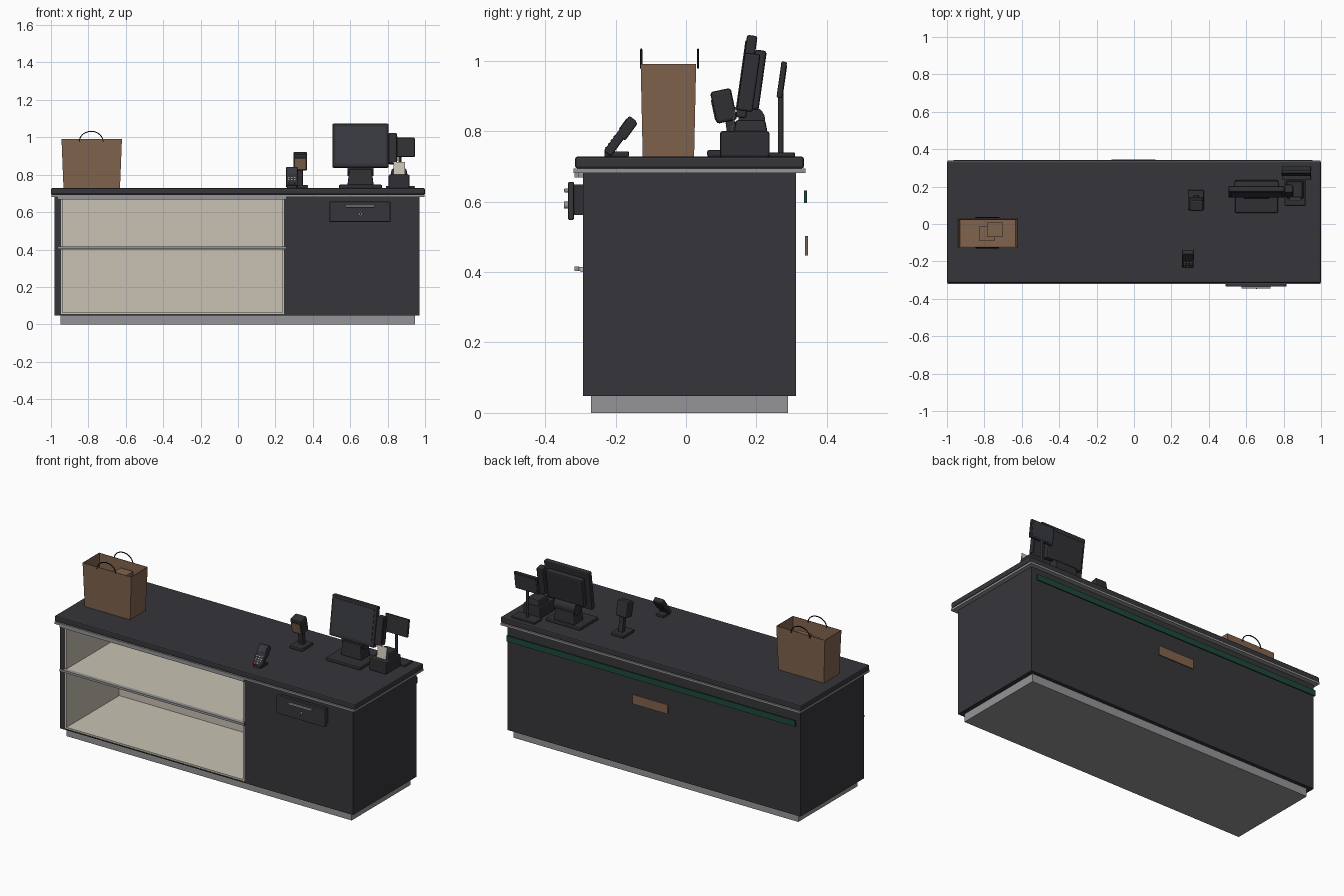
import bpy, bmesh, math
from mathutils import Matrix, Vector

if "Cube" in bpy.data.objects:
    bpy.data.objects.remove(bpy.data.objects["Cube"])


def material(name, rgb):
    m = bpy.data.materials.new(name)
    m.use_nodes = True
    m.diffuse_color = (*rgb, 1)
    m.node_tree.nodes["Principled BSDF"].inputs["Base Color"].default_value = (*rgb, 1)
    return m


CHARCOAL = material("charcoal", (0.037, 0.037, 0.044))
DEVICE = material("device_black", (0.03, 0.03, 0.035))
SCREEN = material("screen_slate", (0.04, 0.042, 0.052))
CREAM = material("cream", (0.58, 0.54, 0.45))
STEEL = material("steel_grey", (0.3, 0.3, 0.31))
KRAFT = material("kraft_brown", (0.22, 0.125, 0.075))
GREEN = material("dark_green", (0.013, 0.065, 0.043))
BLACK = material("handle_black", (0.01, 0.01, 0.012))
RED = material("key_red", (0.4, 0.04, 0.03))


def finish(name, bm, mat, bevel=0.0):
    me = bpy.data.meshes.new(name)
    bmesh.ops.recalc_face_normals(bm, faces=bm.faces)
    bm.to_mesh(me)
    bm.free()
    me.materials.append(mat)
    ob = bpy.data.objects.new(name, me)
    bpy.context.collection.objects.link(ob)
    if bevel:
        mod = ob.modifiers.new("bevel", "BEVEL")
        mod.width, mod.segments = bevel, 2
    return ob


def part(name, centre, size, mat, bevel=0.0, lean=0.0, taper=1.0):
    """Box by centre and size; lean tips its top towards the back."""
    bm = bmesh.new()
    bmesh.ops.create_cube(bm, size=1, matrix=Matrix.Diagonal((*size, 1)))
    for v in bm.verts:
        if v.co.z > 0:
            v.co.x *= taper
            v.co.y *= taper
    ob = finish(name, bm, mat, bevel)
    ob.location = centre
    ob.rotation_euler.x = -math.radians(lean)
    return ob


def box(name, x, y, z, mat, bevel=0.0, taper=1.0):
    """Box by its extents along each axis."""
    ends = (x, y, z)
    return part(name, [(a + b) / 2 for a, b in ends], [b - a for a, b in ends], mat, bevel, 0, taper)


def leaning(name, pivot, lean, offset, size, mat, bevel=0.0):
    """Box placed in the tilted frame of a pivot."""
    turn = Matrix.Rotation(-math.radians(lean), 3, "X")
    return part(name, Vector(pivot) + turn @ Vector(offset), size, mat, bevel, lean)


def cylinder(name, centre, radius, length, axis, mat):
    bm = bmesh.new()
    turn = {"X": Matrix.Rotation(math.pi / 2, 4, "Y"),
            "Y": Matrix.Rotation(math.pi / 2, 4, "X"), "Z": Matrix()}[axis]
    bmesh.ops.create_cone(bm, cap_ends=True, segments=20, radius1=radius, radius2=radius,
                          depth=length, matrix=turn)
    for f in bm.faces:
        f.smooth = len(f.verts) == 4
    ob = finish(name, bm, mat)
    ob.location = centre
    return ob


# Counter shell
box("plinth", (-0.95, 0.945), (-0.27, 0.29), (0, 0.05), STEEL)
box("counter_top", (-1, 1), (-0.315, 0.335), (0.694, 0.728), CHARCOAL, 0.007)
box("top_trim", (-0.997, 0.997), (-0.32, 0.34), (0.682, 0.694), STEEL)
box("drawer_cabinet", (0.247, 0.97), (-0.293, 0.312), (0.048, 0.682), CHARCOAL)
box("shelf_side", (-0.98, -0.947), (-0.293, 0.312), (0.048, 0.682), CHARCOAL)
box("shelf_back", (-0.947, 0.247), (0.22, 0.312), (0.048, 0.682), CHARCOAL)
box("shelf_bottom", (-0.947, 0.247), (-0.293, 0.22), (0.048, 0.054), CHARCOAL)

# Cream lining of the open shelves
X, Y, Z = (-0.947, 0.247), (-0.29, 0.22), (0.054, 0.682)
box("lining_floor", X, Y, (0.054, 0.064), CREAM)
box("lining_ceiling", X, Y, (0.67, 0.682), CREAM)
box("lining_back", X, (0.21, 0.22), Z, CREAM)
for side, x in (("right", -0.947), ("left", 0.237)):
    box("lining_" + side, (x, x + 0.01), Y, Z, CREAM)
box("middle_shelf", X, (-0.3, 0.21), (0.4, 0.415), CREAM)
for name, z in (("shelf_rail", 0.403), ("upper_rail", 0.668)):
    box(name, (-0.965, 0.26), (-0.316, -0.304), (z, z + 0.013), STEEL)
    box(name + "_mount", X, (-0.306, -0.29), (z, z + 0.012), STEEL)

# Cash drawer
box("cash_drawer", (0.5, 0.805), (-0.32, -0.29), (0.562, 0.648), DEVICE)
box("drawer_front", (0.49, 0.815), (-0.335, -0.318), (0.548, 0.656), CHARCOAL, 0.004)
box("drawer_handle", (0.575, 0.73), (-0.346, -0.334), (0.626, 0.638), STEEL, 0.003)
cylinder("drawer_lock", (0.655, -0.339, 0.59), 0.01, 0.014, "Y", STEEL)
box("lock_slot", (0.653, 0.657), (-0.347, -0.345), (0.584, 0.596), BLACK)

# Back panel trim
box("green_stripe", (-0.965, 0.955), (0.335, 0.343), (0.596, 0.631), GREEN)
box("back_plate", (-0.12, 0.115), (0.338, 0.346), (0.447, 0.503), KRAFT)

# Paper bag: open box flaring to the top
bm = bmesh.new()
bmesh.ops.create_cube(bm, size=1, matrix=Matrix.Diagonal((0.302, 0.146, 0.263, 1)))
for v in bm.verts:
    if v.co.z > 0:
        v.co.x *= 1.07
        v.co.y *= 1.08
bmesh.ops.delete(bm, geom=[f for f in bm.faces if f.calc_center_median().z > 0.1], context="FACES")
bag = finish("paper_bag", bm, KRAFT)
bag.location = (-0.782, -0.05, 0.859)
bag.modifiers.new("thickness", "SOLIDIFY").thickness = 0.004
box("bag_item_front", (-0.825, -0.745), (-0.09, -0.01), (0.735, 0.93), KRAFT)
box("bag_item_back", (-0.787, -0.703), (-0.07, 0.008), (0.735, 0.95), KRAFT)
for name, y in (("front", -0.127), ("back", 0.034)):
    curve = bpy.data.curves.new("bag_handle_" + name, "CURVE")
    curve.dimensions = "3D"
    curve.bevel_depth, curve.bevel_resolution = 0.003, 1
    line = curve.splines.new("POLY")
    line.points.add(14)
    for i, p in enumerate(line.points):
        a = math.pi * i / 14
        p.co = (-0.785 + 0.063 * math.cos(a), y, 0.978 + 0.054 * math.sin(a), 1)
    curve.materials.append(BLACK)
    bpy.context.collection.objects.link(bpy.data.objects.new("bag_handle_" + name, curve))

# Till monitor
box("monitor_base", (0.54, 0.77), (0.06, 0.235), (0.727, 0.747), DEVICE, 0.006)
box("monitor_neck", (0.585, 0.725), (0.135, 0.225), (0.745, 0.83), DEVICE, 0.006, 0.85)
cylinder("monitor_hinge", (0.655, 0.187, 0.832), 0.038, 0.14, "X", DEVICE)
pivot, lean = (0.655, 0.172, 0.955), 8
leaning("monitor_frame", pivot, lean, (0, 0, 0), (0.3, 0.03, 0.236), DEVICE, 0.006)
leaning("monitor_screen", pivot, lean, (0, -0.0155, 0.002), (0.265, 0.004, 0.2), SCREEN)
leaning("monitor_housing", pivot, lean, (0, 0.03, -0.005), (0.24, 0.034, 0.17), DEVICE, 0.008)
leaning("card_swipe", pivot, lean, (0.172, 0.008, -0.015), (0.044, 0.045, 0.165), DEVICE, 0.006)
leaning("card_swipe_cover", pivot, lean, (0.195, 0.008, -0.015), (0.006, 0.028, 0.13), DEVICE)

# Receipt printer
box("printer_body", (0.805, 0.917), (0.097, 0.237), (0.727, 0.8), DEVICE, 0.006)
box("printer_lid", (0.815, 0.907), (0.135, 0.232), (0.795, 0.832), DEVICE, 0.006, 0.85)
part("receipt", (0.863, 0.135, 0.833), (0.062, 0.003, 0.072), CREAM, 0, 10)

# Customer display
box("display_base", (0.79, 0.945), (0.235, 0.31), (0.727, 0.74), DEVICE, 0.004)
cylinder("display_pole", (0.865, 0.269, 0.83), 0.008, 0.2, "Z", DEVICE)
part("customer_display", (0.867, 0.272, 0.946), (0.156, 0.016, 0.104), DEVICE, 0.004, 8)
leaning("display_glass", (0.867, 0.272, 0.946), 8, (0, 0.008, 0), (0.136, 0.003, 0.085), SCREEN)

# Barcode scanner
box("scanner_base", (0.288, 0.374), (0.075, 0.182), (0.727, 0.746), DEVICE, 0.006)
part("scanner_neck", (0.332, 0.132, 0.785), (0.03, 0.028, 0.09), DEVICE, 0.004, -8)
head = (0.333, 0.107, 0.872)
leaning("scanner_head", head, -12, (0, 0, 0), (0.074, 0.06, 0.092), DEVICE, 0.008)
leaning("scanner_window", head, -12, (0, -0.0305, -0.006), (0.056, 0.004, 0.058), KRAFT)

# Card terminal with keypad
box("terminal_base", (0.262, 0.314), (-0.232, -0.162), (0.727, 0.743), DEVICE, 0.004)
pad = (0.288, -0.187, 0.786)
leaning("terminal_body", pad, 36, (0, 0, 0), (0.062, 0.026, 0.124), DEVICE, 0.005)
leaning("terminal_head", pad, 36, (0, 0.004, 0.028), (0.064, 0.03, 0.062), DEVICE, 0.005)
leaning("terminal_screen", pad, 36, (0, -0.0135, 0.033), (0.048, 0.003, 0.036), SCREEN)
for row in range(4):
    for col in range(3):
        mat = (RED, STEEL, GREEN)[col] if row == 0 else STEEL
        leaning(f"key_{row}_{col}", pad, 36, ((col - 1) * 0.016, -0.0135, -0.05 + row * 0.013),
                (0.009, 0.003, 0.006), mat)
